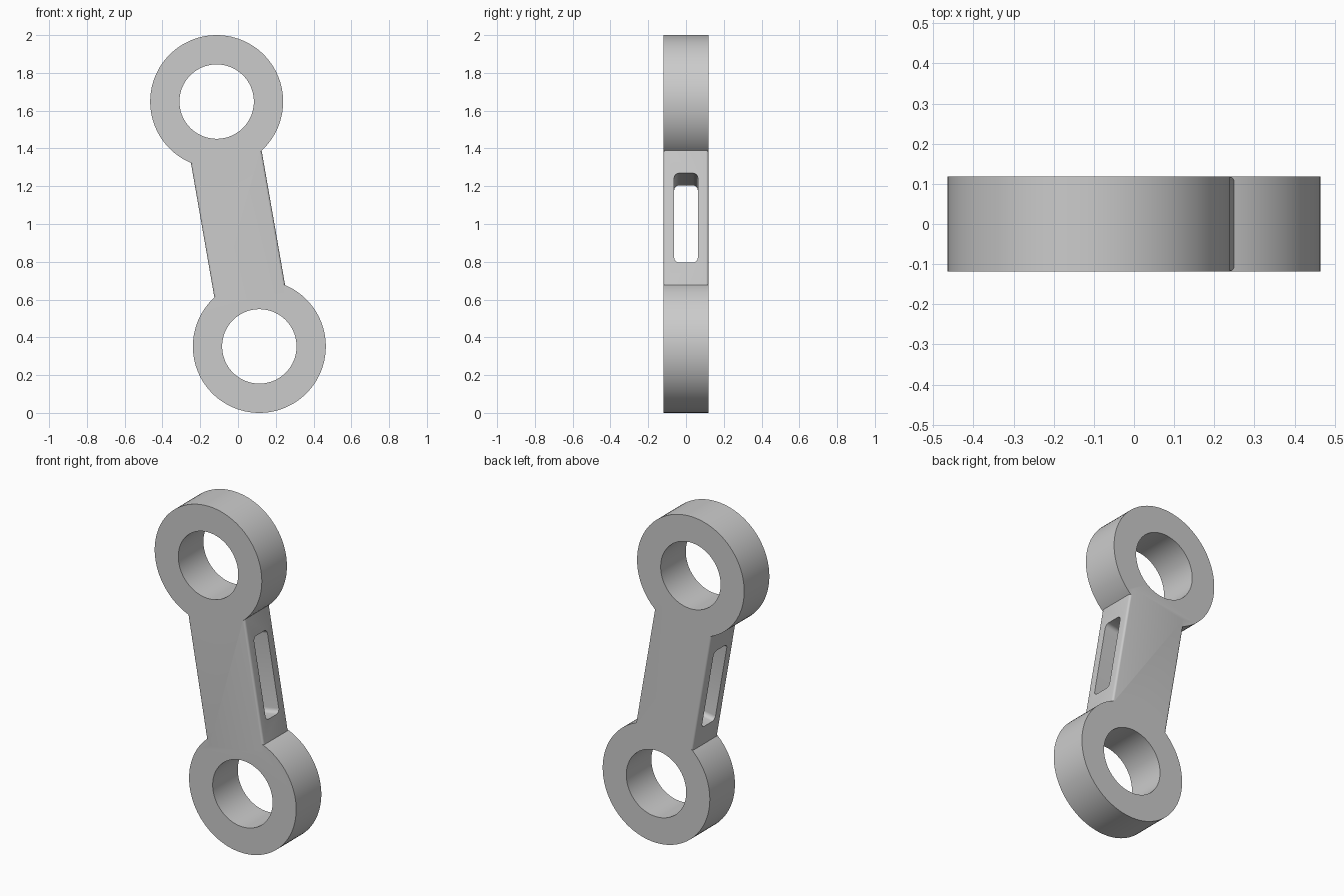
import bpy, bmesh
from math import radians, hypot, atan2
from mathutils import Matrix

if "Cube" in bpy.data.objects:
    bpy.data.objects.remove(bpy.data.objects["Cube"])

CX, CZ = 0.113, 0.648               # ring centre offset from the middle of the link
HALF = hypot(CX, CZ)                # half distance between ring centres
TILT = atan2(CX, CZ)
OUTER, HOLE, DEPTH = 0.352, 0.197, 0.236


def make(name, bm):
    bmesh.ops.recalc_face_normals(bm, faces=bm.faces)
    me = bpy.data.meshes.new(name)
    bm.to_mesh(me)
    bm.free()
    ob = bpy.data.objects.new(name, me)
    bpy.context.collection.objects.link(ob)
    return ob


def disc(name, r, depth, z):
    bm = bmesh.new()
    bmesh.ops.create_cone(bm, cap_ends=True, segments=96, radius1=r, radius2=r, depth=depth,
                          matrix=Matrix.Translation((0, 0, z)) @ Matrix.Rotation(radians(90), 4, 'X'))
    return make(name, bm)


def box(name, size, axis, bevel):
    # box with rounded edges along one axis
    bm = bmesh.new()
    bmesh.ops.create_cube(bm, size=1)
    bmesh.ops.scale(bm, vec=size, verts=bm.verts)
    edges = [e for e in bm.edges
             if abs((e.verts[0].co - e.verts[1].co).normalized()[axis]) > 0.9]
    bmesh.ops.bevel(bm, geom=edges, offset=bevel, segments=5, profile=0.5, affect='EDGES')
    return make(name, bm)


def combine(ob, other, op):
    m = ob.modifiers.new(op, 'BOOLEAN')
    m.operation, m.solver, m.object = op, 'EXACT', other
    bpy.context.view_layer.objects.active = ob
    bpy.ops.object.modifier_apply(modifier=m.name)
    bpy.data.objects.remove(other, do_unlink=True)


# Central bar with softened long edges
link = box("connecting_link", (0.38, DEPTH, 0.80), 2, 0.012)

# Ring at each end, then its through hole
for s in (1, -1):
    combine(link, disc("ring", OUTER, DEPTH, s * HALF), 'UNION')
for s in (1, -1):
    combine(link, disc("hole_cutter", HOLE, 0.6, s * HALF), 'DIFFERENCE')

# Rounded slot through the bar from side to side
combine(link, box("slot_cutter", (0.6, 0.125, 0.48), 0, 0.025), 'DIFFERENCE')

# Lean the link and stand it on the ground
link.data.transform(Matrix.Translation((0, 0, 1)) @ Matrix.Rotation(-TILT, 4, 'Y'))
bpy.ops.object.select_all(action='DESELECT')
link.select_set(True)
bpy.context.view_layer.objects.active = link
bpy.ops.object.shade_smooth_by_angle(angle=radians(30))
